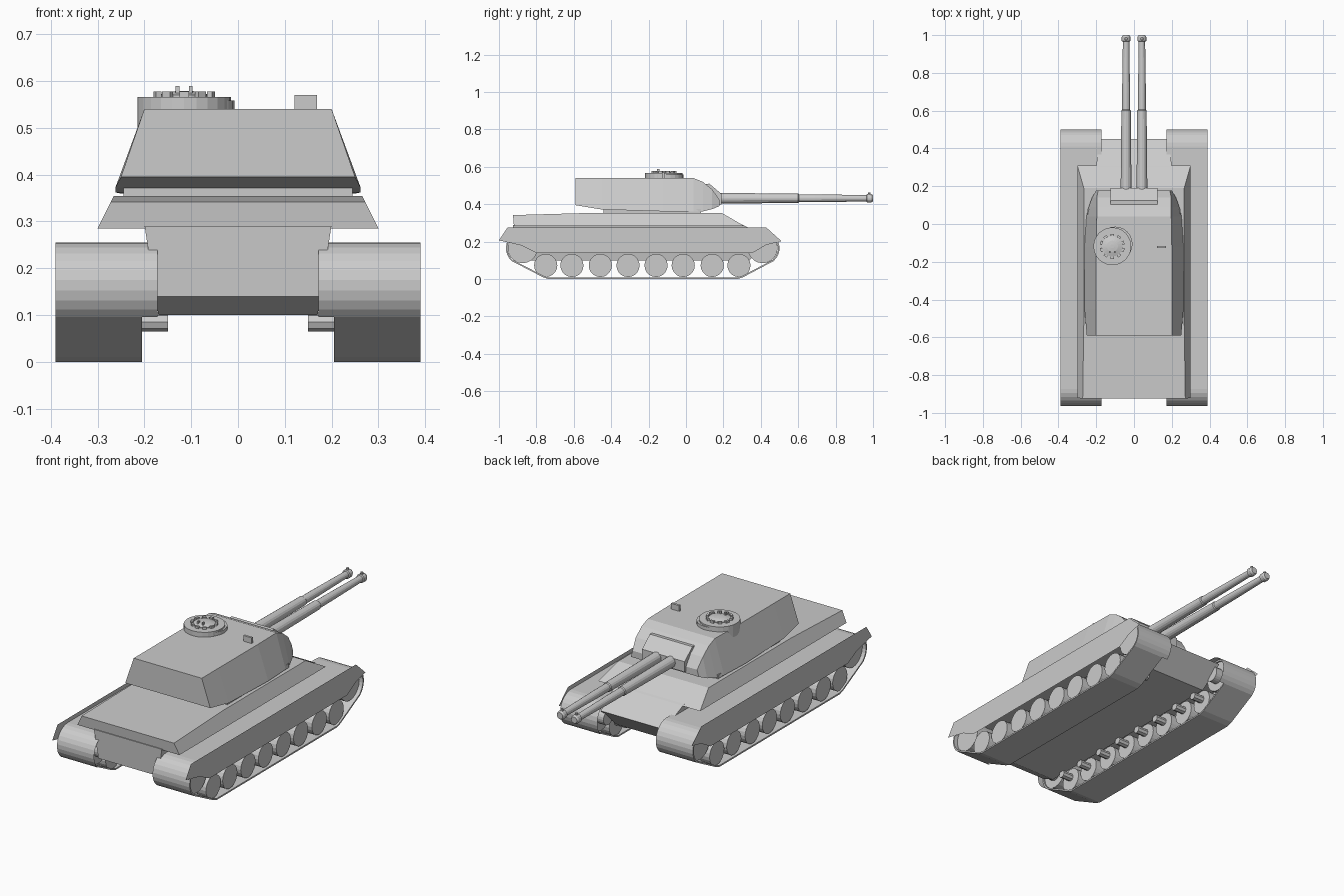
import bpy, bmesh
from math import sin, cos, pi, radians
from mathutils import Vector, Matrix

if "Cube" in bpy.data.objects:
    bpy.data.objects.remove(bpy.data.objects["Cube"])


def make(name, verts, faces):
    bm = bmesh.new()
    vs = [bm.verts.new(v) for v in verts]
    for f in faces:
        bm.faces.new([vs[i] for i in f])
    bmesh.ops.recalc_face_normals(bm, faces=bm.faces)
    me = bpy.data.meshes.new(name)
    bm.to_mesh(me)
    bm.free()
    ob = bpy.data.objects.new(name, me)
    bpy.context.collection.objects.link(ob)
    return ob


def loft(name, rings, caps=True, closed=True):
    n = len(rings[0])
    verts = [p for r in rings for p in r]
    faces = []
    for k in range(len(rings) - 1):
        for i in range(n if closed else n - 1):
            j = (i + 1) % n
            faces.append((k * n + i, k * n + j, (k + 1) * n + j, (k + 1) * n + i))
    if caps:
        faces += [tuple(range(n)), tuple(range(len(verts) - n, len(verts)))]
    return make(name, verts, faces)


def turned(name, center, axis, profile, n=16):
    """Stack of (offset, radius) circles along an axis."""
    q = Vector((0, 0, 1)).rotation_difference(Vector(axis))
    c = Vector(center)
    rings = [[c + q @ Vector((r * cos(2 * pi * i / n), r * sin(2 * pi * i / n), o))
              for i in range(n)] for o, r in profile]
    return loft(name, rings)


def box(name, center, size, rz=0):
    bm = bmesh.new()
    m = Matrix.Translation(center) @ Matrix.Rotation(rz, 4, 'Z') @ Matrix.Diagonal((*size, 1))
    bmesh.ops.create_cube(bm, size=1, matrix=m)
    me = bpy.data.meshes.new(name)
    bm.to_mesh(me)
    bm.free()
    ob = bpy.data.objects.new(name, me)
    bpy.context.collection.objects.link(ob)
    return ob


def slab(name, profile, width):
    """Side profile (y, z) extruded both ways to a half width depending on z."""
    return loft(name, [[(s * width(z), y, z) for y, z in profile] for s in (-1, 1)])


# Hull
slab("lower_hull", [(-0.925, 0.29), (-0.92, 0.14), (-0.84, 0.1), (0.34, 0.1), (0.45, 0.21),
                    (0.31, 0.287), (0.29, 0.295)], lambda z: 0.17 + (z - 0.1) * 0.155)
slab("upper_hull", [(-0.92, 0.285), (-0.925, 0.342), (-0.5, 0.354), (0.19, 0.354),
                    (0.31, 0.285)], lambda z: 0.3 - (z - 0.285) * 0.5)

# Turret: stations of y, bottom z, bottom half width, top z, top half width
stations = [(-0.59, 0.395, 0.25, 0.54, 0.2), (-0.45, 0.372, 0.262, 0.54, 0.2),
            (-0.12, 0.362, 0.262, 0.54, 0.2), (0.04, 0.36, 0.252, 0.54, 0.197),
            (0.09, 0.362, 0.24, 0.52, 0.197), (0.14, 0.374, 0.222, 0.48, 0.197),
            (0.178, 0.39, 0.2, 0.425, 0.19)]
loft("turret", [[(-wb, y, b), (wb, y, b), (wt, y, t), (-wt, y, t)]
                for y, b, wb, t, wt in stations])
box("turret_collar", (0, -0.18, 0.364), (0.49, 0.52, 0.022))

# Mantlet and twin guns
slab("mantlet", [(0.1, 0.39), (0.1, 0.508), (0.125, 0.51), (0.19, 0.455), (0.19, 0.4)],
     lambda z: 0.125)
for side, s in (("left", -1), ("right", 1)):
    x = 0.042 * s
    turned("gun_" + side, (x, 0, 0.432), (0, 1, 0),
           [(0.15, 0.029), (0.57, 0.025), (0.6, 0.025), (0.605, 0.021), (0.69, 0.021),
            (0.965, 0.017), (0.968, 0.023), (0.99, 0.023), (1.0, 0.017)])
    turned("muzzle_sight_" + side, (x, 0.98, 0.445), (0, 0, 1), [(0, 0.009), (0.018, 0.007)], 8)

# Commander's cupola with periscopes, hatch and handles
cx, cy = -0.115, -0.118
turned("cupola", (cx, cy, 0), (0, 0, 1), [(0.5, 0.1), (0.566, 0.1)], 24)
turned("cupola_base", (cx + 0.015, cy + 0.012, 0), (0, 0, 1), [(0.5, 0.092), (0.558, 0.092)], 24)
turned("hatch", (cx, cy, 0), (0, 0, 1), [(0.56, 0.054), (0.57, 0.054), (0.577, 0.03), (0.579, 0.01)], 20)
for i in range(10):
    a = 2 * pi * (i + 0.5) / 10
    box("periscope", (cx + 0.06 * cos(a), cy + 0.06 * sin(a), 0.57), (0.012, 0.02, 0.014), a)
for dx in (-0.014, 0.014):
    box("hatch_handle", (cx + dx, cy - 0.03, 0.58), (0.008, 0.012, 0.018))

# Gunner's sight
box("sight", (0.145, -0.122, 0.552), (0.048, 0.012, 0.036))

# Running gear
front = [(0.41 + 0.09 * cos(radians(a)), 0.165 + 0.09 * sin(radians(a))) for a in range(-50, 91, 14)]
rear = [(-0.873 + 0.09 * cos(radians(a)), 0.165 + 0.09 * sin(radians(a))) for a in range(90, 231, 14)]
loop = [(-0.765, 0.01), (-0.735, 0.0), (0.275, 0.0), (0.305, 0.01)] + front + rear
skirt = [(-1.0, 0.207), (-0.955, 0.275), (0.43, 0.275), (0.51, 0.203), (0.43, 0.183),
         (0.355, 0.14), (-0.8, 0.14), (-0.88, 0.18)]
wheels = [-0.75, -0.61, -0.458, -0.31, -0.16, -0.015, 0.14, 0.283]
for side, s in (("left", -1), ("right", 1)):
    # track band, plus the wider guard over its top and ends
    band = loft("track_" + side, [[(s * x, y, z) for y, z in loop] for x in (0.205, 0.39)], caps=False)
    mod = band.modifiers.new("thickness", 'SOLIDIFY')
    mod.thickness = 0.008
    mod.offset = -1
    loft("track_guard_" + side, [[(s * x, y, z) for y, z in front + rear] for x in (0.172, 0.205)],
         caps=False, closed=False)
    # thin side skirt
    make("skirt_" + side, [(s * 0.392, y, z) for y, z in skirt], [tuple(range(len(skirt)))])
    # road wheels in inner and outer pairs
    for y in wheels:
        for x0, x1 in ((0.21, 0.27), (0.32, 0.38)):
            turned("road_wheel_" + side, (0, y, 0.073), (s, 0, 0), [(x0, 0.062), (x1, 0.062)], 20)
        turned("axle_" + side, (0, y, 0.085), (s, 0, 0), [(0.15, 0.02), (0.33, 0.02)], 8)
    # sprocket and idler
    for y in (-0.873, 0.41):
        turned("end_wheel_" + side, (0, y, 0.165), (s, 0, 0),
               [(0.17, 0.04), (0.21, 0.04), (0.21, 0.08), (0.37, 0.08)], 20)
